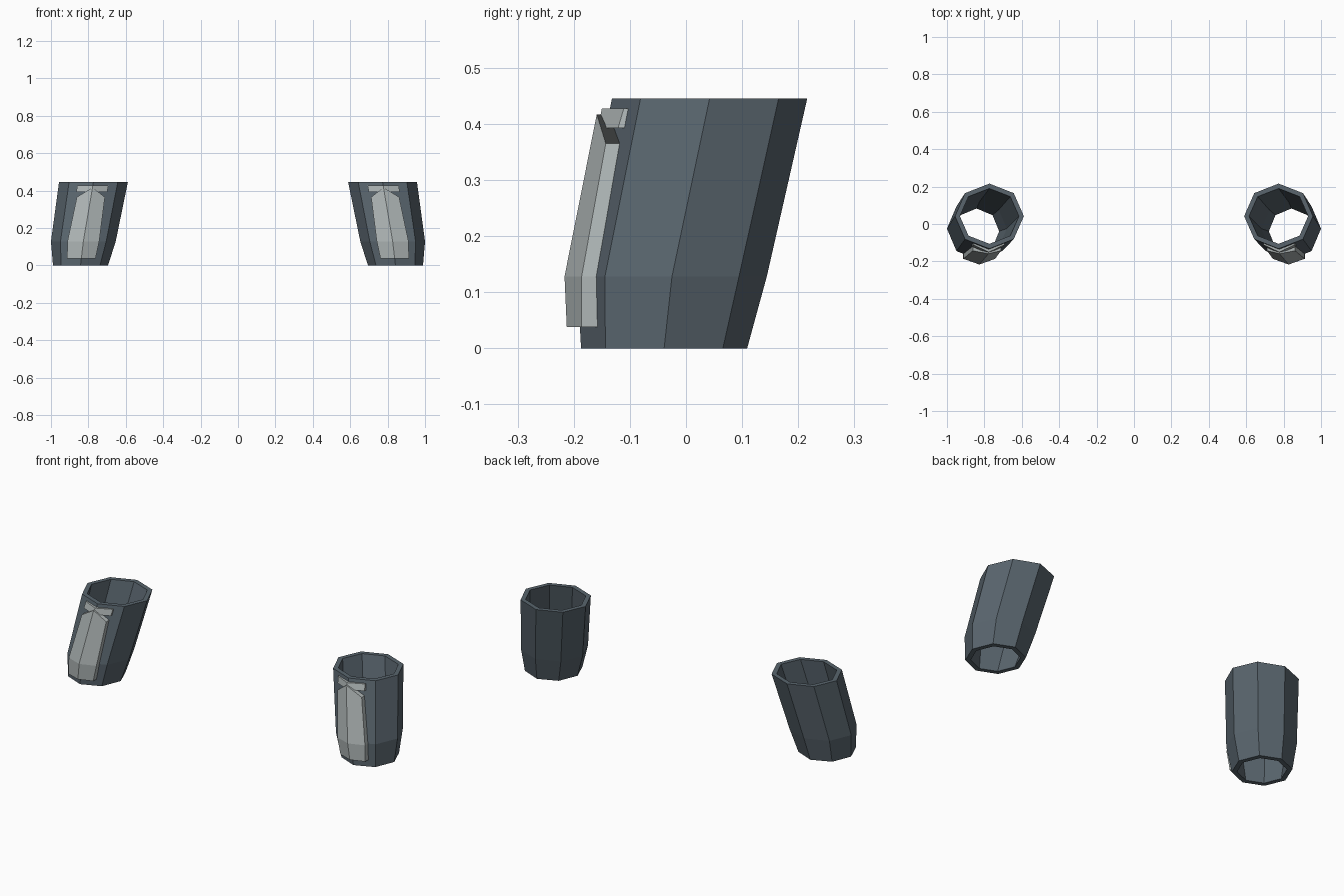
import bpy, bmesh, math

if "Cube" in bpy.data.objects:
    bpy.data.objects.remove(bpy.data.objects["Cube"])

# Axis of the sleeve: (z, centre x, centre y, radius x, radius y)
STATIONS = [(0.0, 0.842, -0.039, 0.147, 0.148),
            (0.128, 0.827, -0.025, 0.173, 0.169),
            (0.445, 0.773, 0.042, 0.184, 0.174)]
WALL = 0.026


def material(name, rgb):
    m = bpy.data.materials.new(name)
    m.diffuse_color = (*rgb, 1)
    m.use_nodes = True
    m.node_tree.nodes["Principled BSDF"].inputs["Base Color"].default_value = m.diffuse_color
    return m


DARK = material("dark_leather", (0.10, 0.13, 0.155))
PALE = material("pale_metal", (0.42, 0.46, 0.46))


def finish(bm, name, mat):
    bmesh.ops.recalc_face_normals(bm, faces=bm.faces)
    me = bpy.data.meshes.new(name)
    bm.to_mesh(me)
    bm.free()
    me.materials.append(mat)
    ob = bpy.data.objects.new(name, me)
    bpy.context.collection.objects.link(ob)
    return ob


def centre_x(z):
    a, b = STATIONS[:2] if z < STATIONS[1][0] else STATIONS[1:]
    t = (z - a[0]) / (b[0] - a[0])
    return a[1] + t * (b[1] - a[1])


def loft(name, rings, mat, wrap=False):
    """Skin closed rings of points; wrap joins last to first, else cap ends."""
    bm = bmesh.new()
    loops = [[bm.verts.new(p) for p in r] for r in rings]
    pairs = list(zip(loops, loops[1:]))
    if wrap:
        pairs.append((loops[-1], loops[0]))
    for a, b in pairs:
        n = len(a)
        for i in range(n):
            j = (i + 1) % n
            bm.faces.new((a[i], a[j], b[j], b[i]))
    if not wrap:
        bm.faces.new(loops[0])
        bm.faces.new(loops[-1])
    return finish(bm, name, mat)


def octagon(side, station, inset):
    z, cx, cy, rx, ry = station
    return [(side * (cx + (rx - inset) * math.cos(k * math.pi / 4)),
             cy + (ry - inset) * math.sin(k * math.pi / 4), z) for k in range(8)]


def chevron(side, z, half, ridge, edge, back, rise=0.0):
    """V-shaped cross-section: outer left, ridge, right, then the back."""
    cx, depth = centre_x(z), back - edge
    cr = centre_x(z + rise)
    return [(side * (cx - half), edge, z), (side * cr, ridge, z + rise),
            (side * (cx + half), edge, z), (side * (cx + half), back, z),
            (side * cr, ridge + depth + 0.005, z + rise),
            (side * (cx - half), back, z)]


for side, tag in ((1, "left"), (-1, "right")):
    # Open octagonal sleeve with a wall
    outer = [octagon(side, s, 0) for s in STATIONS]
    inner = [octagon(side, s, WALL) for s in reversed(STATIONS)]
    loft(f"{tag}_sleeve", outer + inner, DARK, wrap=True)

    # Ridged front plate with a pointed top
    loft(f"{tag}_plate", [
        chevron(side, 0.038, 0.076, -0.2125, -0.186, -0.157),
        chevron(side, 0.128, 0.085, -0.2165, -0.186, -0.160),
        chevron(side, 0.365, 0.075, -0.159, -0.143, -0.118, rise=0.052),
    ], PALE)

    # Small folded band above the plate
    loft(f"{tag}_band", [
        chevron(side, 0.393, 0.083, -0.157, -0.121, -0.108),
        chevron(side, 0.427, 0.083, -0.150, -0.111, -0.100),
    ], PALE)
